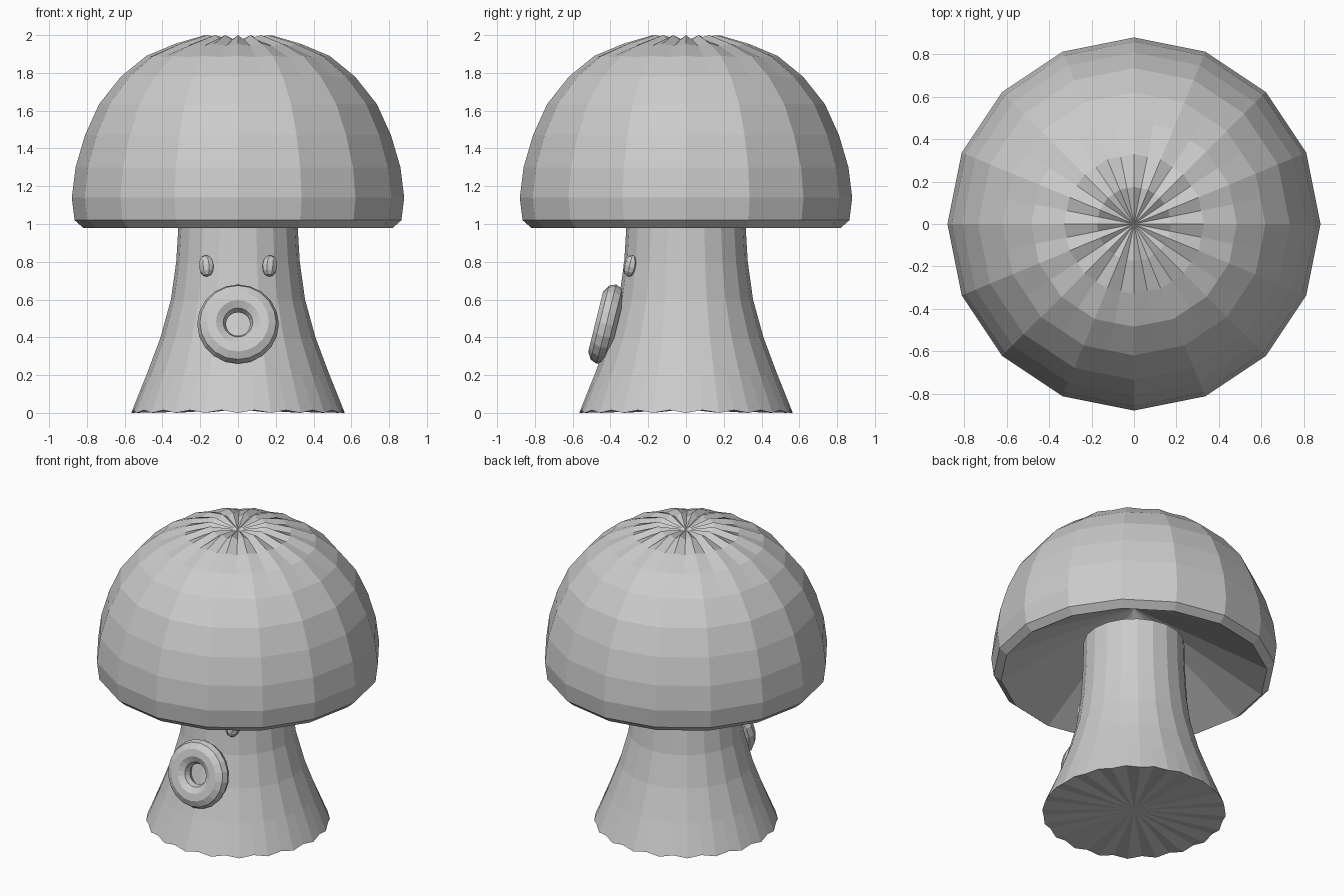
import bpy, bmesh
from math import pi, cos, sin, radians

if "Cube" in bpy.data.objects:
    bpy.data.objects.remove(bpy.data.objects["Cube"])


def lathe(name, profile, sides):
    """Revolve (r, z, ripple) points; in-between columns sit on the chord and
    are lifted by ripple. r = 0 closes the end with a fan."""
    bm = bmesh.new()
    n = sides * 2
    prev = None
    for r, z, ripple in profile:
        if r == 0:
            ring = [bm.verts.new((0, 0, z))]
        else:
            ring = []
            for i in range(n):
                a = 2 * pi * i / n
                rr = r * cos(pi / sides) if i % 2 else r
                ring.append(bm.verts.new((rr * cos(a), rr * sin(a), z + (ripple if i % 2 else 0))))
        if prev:
            for i in range(n):
                j = (i + 1) % n
                if len(prev) == 1:
                    bm.faces.new((prev[0], ring[j], ring[i]))
                elif len(ring) == 1:
                    bm.faces.new((prev[i], prev[j], ring[0]))
                else:
                    bm.faces.new((prev[i], prev[j], ring[j], ring[i]))
        prev = ring
    bmesh.ops.recalc_face_normals(bm, faces=bm.faces[:])
    me = bpy.data.meshes.new(name)
    bm.to_mesh(me)
    bm.free()
    ob = bpy.data.objects.new(name, me)
    bpy.context.collection.objects.link(ob)
    return ob


# Mushroom cap: hollow cone underside, bevelled rim, dome with pleated crown
lathe("cap", [
    (0, 1.45, 0), (0.82, 0.98, 0), (0.865, 1.02, 0), (0.88, 1.14, 0),
    (0.86, 1.30, 0), (0.81, 1.47, 0), (0.735, 1.635, 0), (0.62, 1.78, 0),
    (0.485, 1.89, -0.006), (0.33, 1.955, -0.012), (0.175, 2.0, -0.025),
    (0, 1.965, 0)], 16)

# Flared stem with scalloped foot
lathe("stem", [
    (0, 0.02, 0), (0.565, 0.0, 0.015), (0.485, 0.2, 0), (0.41, 0.4, 0),
    (0.355, 0.6, 0), (0.327, 0.8, 0), (0.315, 1.0, 0), (0.31, 1.2, 0),
    (0, 1.22, 0)], 20)

# Ring-shaped mouth leaning against the stem
bpy.ops.mesh.primitive_torus_add(
    major_radius=0.14, minor_radius=0.076, major_segments=20, minor_segments=10,
    location=(0, -0.422, 0.47), rotation=(radians(76), 0, 0))
mouth = bpy.context.object
mouth.name = "mouth_ring"
mouth.scale.z = 0.8

# Pair of small pebble eyes
for side, label in ((-1, "left"), (1, "right")):
    bpy.ops.mesh.primitive_uv_sphere_add(
        segments=8, ring_count=6, radius=1,
        location=(side * 0.168, -0.295, 0.778), rotation=(radians(-8), side * radians(12), side * radians(30)))
    eye = bpy.context.object
    eye.name = "eye_" + label
    eye.scale = (0.044, 0.034, 0.058)
